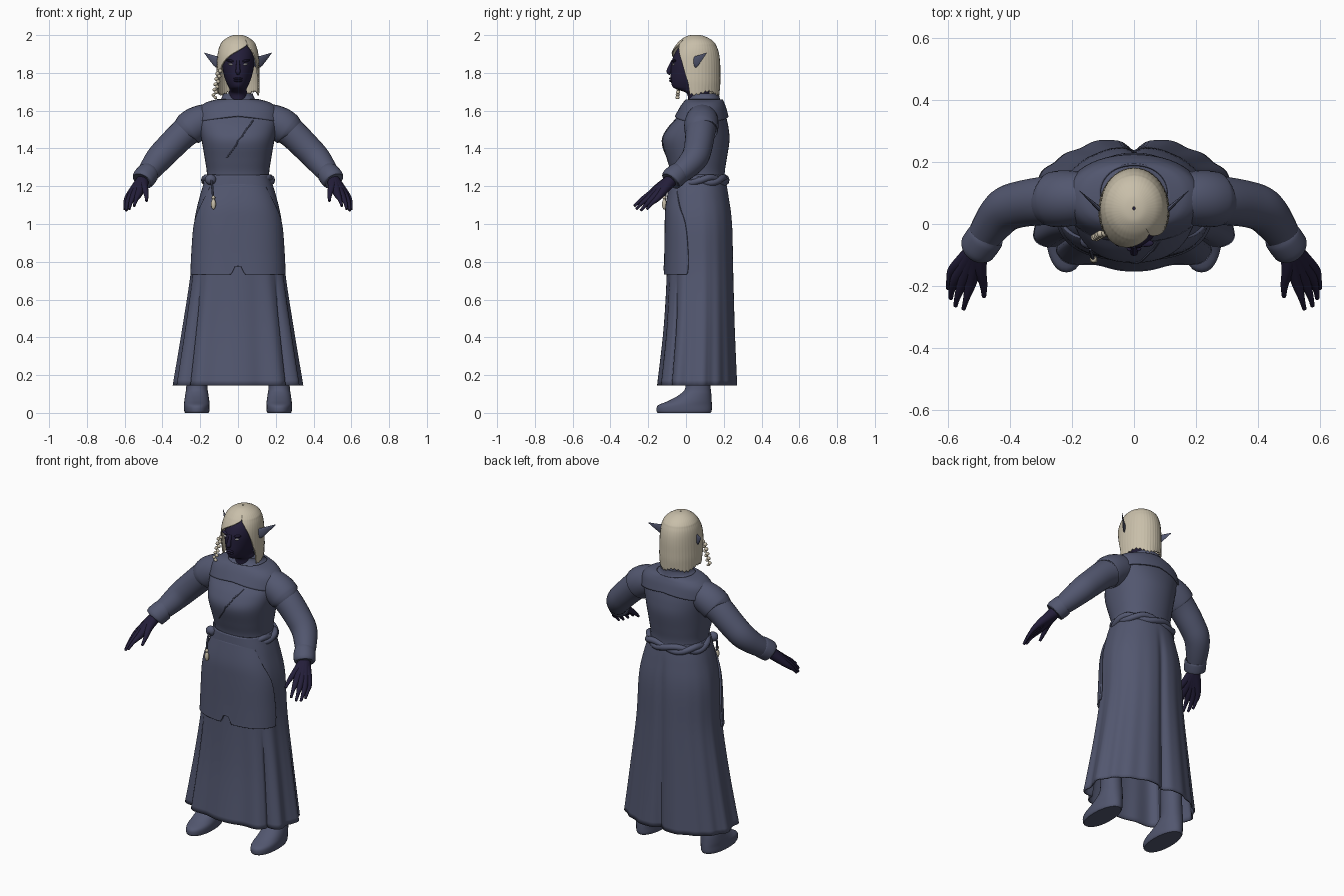
import bpy, bmesh
from math import sin, cos, asin, radians, degrees, pi, exp, copysign
from mathutils import Vector

cube = bpy.data.objects.get("Cube")
if cube:
    bpy.data.objects.remove(cube, do_unlink=True)


def material(name, rgb):
    m = bpy.data.materials.new(name)
    m.use_nodes = True
    m.diffuse_color = (*rgb, 1)
    m.node_tree.nodes["Principled BSDF"].inputs["Base Color"].default_value = (*rgb, 1)
    return m


CLOTH = material("slate cloth", (0.085, 0.095, 0.16))
SKIN = material("dark skin", (0.017, 0.013, 0.042))
HAIR = material("pale hair", (0.58, 0.52, 0.40))
EYE = material("eye white", (0.75, 0.75, 0.75))


def finish(ob, mat, angle=40):
    ob.data.materials.append(mat)
    bpy.ops.object.select_all(action="DESELECT")
    ob.select_set(True)
    bpy.context.view_layer.objects.active = ob
    bpy.ops.object.shade_smooth_by_angle(angle=radians(angle))
    return ob


def smooth(rows, steps):
    """Catmull-Rom interpolation of rows of numbers."""
    ext = [rows[0], *rows, rows[-1]]
    out = []
    for a, b, c, d in zip(ext, ext[1:], ext[2:], ext[3:]):
        for i in range(steps):
            u = i / steps
            out.append(tuple(q + 0.5 * u * (r - p + u * (2 * p - 5 * q + 4 * r - s + u * (3 * (q - r) + s - p)))
                             for p, q, r, s in zip(a, b, c, d)))
    return out + [tuple(rows[-1])]


def skin_rings(name, rings, mat, closed=True, caps=True, loop=False, thick=0):
    """Bridge rings of points into one surface."""
    bm = bmesh.new()
    vs = [[bm.verts.new(p) for p in ring] for ring in rings]
    n = len(rings[0])
    pairs = list(zip(vs, vs[1:])) + ([(vs[-1], vs[0])] if loop else [])
    for a, b in pairs:
        for i in range(n if closed else n - 1):
            j = (i + 1) % n
            bm.faces.new((a[i], a[j], b[j], b[i]))
    if caps and closed and not loop:
        bm.faces.new(vs[0])
        bm.faces.new(vs[-1])
    bmesh.ops.remove_doubles(bm, verts=bm.verts, dist=1e-5)
    bmesh.ops.recalc_face_normals(bm, faces=bm.faces)
    me = bpy.data.meshes.new(name)
    bm.to_mesh(me)
    bm.free()
    ob = bpy.data.objects.new(name, me)
    bpy.context.collection.objects.link(ob)
    if thick:
        mod = ob.modifiers.new("thickness", "SOLIDIFY")
        mod.thickness, mod.offset = thick, 0
    return finish(ob, mat)


def power(v, p):
    return copysign(abs(v) ** p, v)


def section(row, t, p):
    """Point on a section, squarer in front than behind; angle 0 faces the front, positive to the left."""
    z, rx, front, back = row[:4]
    e = p if cos(t) > 0 else max(p, .95)
    return Vector((rx * power(sin(t), e),
                   (front + back) / 2 - (back - front) / 2 * power(cos(t), e), z))


def loft(name, rows, mat, n=48, p=1.0, cx=0, side=1, steps=5, warp=None, caps=True, thick=0):
    """Stack sections (height, half width, front, back[, start angle, end angle])."""
    arc = len(rows[0]) > 4
    rings = []
    for row in smooth(rows, steps):
        lo, hi = (radians(row[4]), radians(row[5])) if arc else (0, 2 * pi)
        ring = []
        for i in range(n):
            t = lo + (hi - lo) * i / (n - 1 if arc else n)
            q = section(row, t, p)
            if warp:
                q = warp(q, t, Vector((0, (row[2] + row[3]) / 2, row[0])))
            ring.append(Vector((side * (q.x + cx), q.y, q.z)))
        rings.append(ring)
    return skin_rings(name, rings, mat, closed=not arc, caps=caps, thick=thick)


def tube(name, pts, mat, n=16, steps=5, side=1, up=(0, 1, 0), loop=False, flat=1.0):
    """Sweep a circle (or flattened oval) along points (x, y, z, radius)."""
    path = list(pts) if loop else smooth(pts, steps)
    c = [Vector(q[:3]) for q in path]
    rings, m = [], len(path)
    for i in range(m):
        a, b = (c[i - 1], c[(i + 1) % m]) if loop else (c[max(i - 1, 0)], c[min(i + 1, m - 1)])
        d = (b - a).normalized()
        u = d.cross(Vector(up)).normalized()
        v = d.cross(u)
        ring = [c[i] + path[i][3] * (flat * u * cos(2 * pi * k / n) + v * sin(2 * pi * k / n)) for k in range(n)]
        rings.append([Vector((side * q.x, q.y, q.z)) for q in ring])
    return skin_rings(name, rings, mat, loop=loop)


def ball(name, loc, size, mat, tilt=0):
    bpy.ops.mesh.primitive_uv_sphere_add(segments=16, ring_count=10, location=loc, rotation=(0, tilt, 0))
    ob = bpy.context.object
    ob.name, ob.scale = name, size
    return finish(ob, mat, 80)


# Bodice with a standing collar
torso = [(1.2, .17, -.075, .21), (1.27, .165, -.08, .205), (1.34, .175, -.1, .215), (1.44, .192, -.125, .23),
         (1.51, .205, -.095, .225), (1.57, .212, -.045, .212), (1.615, .2, -.02, .2), (1.64, .16, -.003, .19),
         (1.657, .1, .012, .182), (1.675, .083, .025, .177), (1.69, .08, .03, .175)]
loft("bodice", torso, CLOTH, p=.85)


# Shoulder yoke: its lower edge hangs lower at the sides
def drape(q, t, mid):
    q.z -= .03 * abs(sin(t)) * max(0, (1.64 - mid.z) / .07)
    return q


yoke = [(z, rx + .008, f - .01, b + .009) for z, rx, f, b in torso[5:9]]
loft("shoulder_yoke", yoke, CLOTH, p=.85, warp=drape, caps=False, thick=.008)

# Slanted front closing that follows the bodice
fine = smooth(torso, 8)
closing = []
for i in range(15):
    z, x = 1.35 + .2 * i / 14, -.06 + .14 * i / 14
    row = min(fine, key=lambda r: abs(r[0] - z))
    q = section(row, asin(power(x / row[1], 1 / .85)), .85)
    closing.append((*q, .004))
tube("front_closing", closing, CLOTH, n=8, steps=1)


# Skirt with front folds, side slits and a deep back seam between two full panels
def folds(q, t, mid):
    w = min(1, max(0, (1.2 - mid.z) / 1.05))
    a = abs((t + pi) % (2 * pi) - pi)
    deg = degrees(a)
    k = .035 * w * cos(11.25 * a) if deg < 100 else .012 * w * cos(18 * a)
    k += .03 * w * exp(-((163 - deg) / 12) ** 2)
    k -= (.05 * min(1, 6 * w) + .13 * w) * exp(-((180 - deg) / 5) ** 2)
    k -= .06 * max(0, min(1, (.75 - mid.z) * 4)) * exp(-((deg - 50) / 3) ** 2)
    return mid + (q - mid) * (1 + k)


skirt = [(1.26, .162, -.078, .2), (1.15, .197, -.088, .222), (1, .228, -.094, .242), (.75, .243, -.095, .248),
         (.45, .285, -.11, .256), (.145, .332, -.142, .268)]
loft("skirt", skirt, CLOTH, n=180, p=.75, steps=7, warp=folds, caps=False, thick=.008)


# Hip apron, notched at the lower middle
def notch(q, t, mid):
    q.z += .045 * max(0, min(1, (.85 - mid.z) / .12)) * exp(-(degrees(t) / 3) ** 4)
    return q


panel = [(1.22, .172, -.08, .21, -45, 45), (1.1, .215, -.103, .237, -60, 60), (1, .238, -.108, .25, -72, 72),
         (.85, .247, -.11, .252, -77, 77), (.76, .251, -.112, .254, -77, 77), (.733, .252, -.113, .255, -75, 75)]
loft("hip_apron", panel, CLOTH, n=101, p=.75, warp=notch, thick=.01)

# Loosely twisted cloth belt, sunk into the drape in front
for k in range(2):
    belt = []
    for i in range(72):
        t = 2 * pi * i / 72
        twist = t * 4 + k * pi
        q = section((1.232, .172 + .006 * cos(twist), -.055, .207 + .005 * cos(twist)), t, .85)
        belt.append((q.x, q.y, q.z + .014 * sin(twist), .018))
    tube("belt_strand", belt, CLOTH, n=10, up=(0, 0, 1), loop=True)
ball("belt_knot", (-.145, -.055, 1.235), (.03, .025, .028), CLOTH)

# Hanging charm
tube("charm_cord", [(-.14, -.08, 1.23, .006), (-.135, -.105, 1.18, .006), (-.13, -.112, 1.11, .005)], CLOTH, n=8)
ball("charm_bead", (-.13, -.115, 1.105), (.013, .012, .028), HAIR)
ball("charm_knob", (-.13, -.115, 1.14), (.01, .01, .01), HAIR)

# Sleeves, cuffs, hands, boots and ears
wrist = (.505, -.08, 1.23, .034)
fingers = {"index": [(.525, -.18, 1.162, .021), (.54, -.237, 1.128, .011), (.55, -.274, 1.095, .007)],
           "middle": [(.548, -.178, 1.152, .021), (.568, -.23, 1.113, .011), (.576, -.264, 1.078, .007)],
           "ring": [(.568, -.166, 1.145, .02), (.587, -.21, 1.103, .011), (.591, -.24, 1.071, .007)],
           "little": [(.58, -.143, 1.145, .018), (.596, -.182, 1.108, .01), (.6, -.208, 1.078, .007)],
           "thumb": [(.497, -.145, 1.195, .022), (.486, -.195, 1.158, .013), (.484, -.234, 1.122, .007)]}
boot = [(0, .062, -.15, .13), (.012, .067, -.156, .136), (.04, .068, -.148, .137), (.065, .066, -.09, .136),
        (.1, .061, -.03, .134), (.14, .056, -.002, .13), (.25, .055, 0, .125), (.5, .06, 0, .13)]
for side, word in ((1, "left"), (-1, "right")):
    tube(word + "_sleeve", [(.14, .085, 1.555, .075), (.2, .082, 1.538, .085), (.28, .076, 1.485, .079),
                            (.36, .065, 1.408, .075), (.415, .046, 1.35, .072), (.46, -.005, 1.293, .062),
                            (.505, -.075, 1.235, .047)], CLOTH, n=24, side=side)
    tube(word + "_sleeve_cap", [(.12, .087, 1.565, .07), (.175, .085, 1.55, .085), (.225, .082, 1.527, .091),
                                (.262, .079, 1.5, .089), (.268, .079, 1.495, .08)], CLOTH, n=24, side=side)
    tube(word + "_cuff", [(.475, -.035, 1.27, .05), (.478, -.04, 1.267, .06), (.503, -.076, 1.237, .06),
                          (.508, -.083, 1.23, .05)], CLOTH, n=24, side=side)
    for finger, pts in fingers.items():
        tube(word + "_" + finger + "_finger", [wrist, *pts], SKIN, n=10, side=side)
    loft(word + "_boot", boot, CLOTH, n=32, p=.9, cx=.218, side=side)
    tube(word + "_ear", [(.085, .03, 1.85, .02), (.11, .048, 1.858, .03), (.135, .07, 1.874, .021),
                         (.177, .108, 1.905, .002)], CLOTH, n=12, side=side, up=(0, 0, 1), flat=.25)
    ball(word + "_eye", (side * .038, -.066, 1.845), (.015, .007, .005), EYE, -side * .15)
    ball(word + "_brow", (side * .038, -.062, 1.863), (.026, .012, .007), SKIN, -side * .2)

# Head and neck
loft("head", [(1.64, .052, .01, .13), (1.69, .05, .005, .125), (1.71, .045, -.04, .125), (1.725, .05, -.07, .13),
              (1.76, .066, -.08, .14), (1.81, .08, -.08, .15), (1.86, .086, -.076, .155), (1.91, .083, -.056, .15),
              (1.945, .065, -.028, .125), (1.965, .03, 0, .09)], SKIN)
tube("nose", [(0, -.07, 1.865, .008), (0, -.086, 1.825, .011), (0, -.09, 1.805, .013), (0, -.082, 1.793, .006)],
     SKIN, n=12)
for z in (1.758, 1.77):
    ball("lip", (0, -.08, z), (.024, .01, .006), SKIN)


# Bobbed hair, parted on the left and swept across the brow
def strands(q, t, mid):
    q = mid + (q - mid) * (1 + .004 * cos(44 * t))
    q.z -= (.014 * abs(sin(17 * t)) + .012 * sin(5 * t)) * max(0, min(1, (1.74 - mid.z) * 20))
    return q


hair_top = [(1.998, .004, .045, .055), (1.993, .035, .01, .09), (1.975, .068, -.022, .128), (1.955, .087, -.043, .15)]
hair = [(*row, 32, 392) for row in hair_top] + [
    (1.942, .093, -.053, .157, 34, 386), (1.92, .1, -.067, .166, 43, 364), (1.89, .105, -.081, .173, 53, 336),
    (1.85, .108, -.089, .177, 62, 314), (1.8, .11, -.092, .178, 69, 300), (1.75, .111, -.092, .178, 76, 292),
    (1.7, .108, -.088, .174, 80, 287)]
loft("hair", hair, HAIR, n=133, warp=strands, thick=.007)

# Thin braid beside the face
for i in range(11):
    u = i / 10
    ball("braid_link", (-.1 - .026 * u + .006 * (-1) ** i, -.03 - .015 * u, 1.81 - .14 * u),
         (.011, .011, .011 - .003 * u), HAIR, .6 * (-1) ** i)
